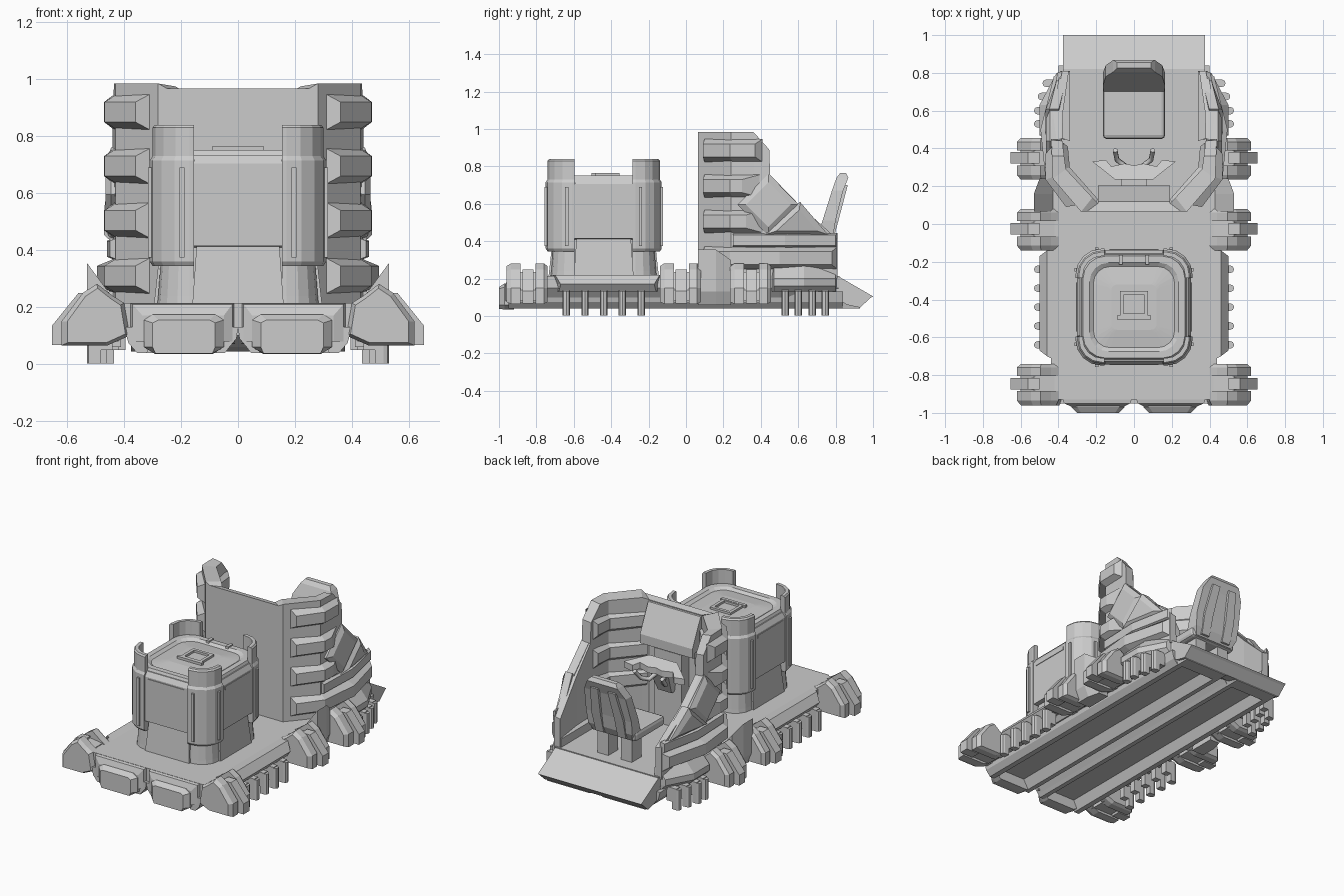
import bpy, bmesh, math
from mathutils import Vector

if "Cube" in bpy.data.objects:
    bpy.data.objects.remove(bpy.data.objects["Cube"])


def loft(name, rings, mirror=False):
    """Skin equal-length point rings, cap both ends, optionally mirror in x."""
    bm = bmesh.new()
    rows = [[bm.verts.new(Vector(p)) for p in r] for r in rings]
    n = len(rows[0])
    for a, b in zip(rows, rows[1:]):
        for i in range(n):
            j = (i + 1) % n
            bm.faces.new((a[i], a[j], b[j], b[i]))
    bm.faces.new(rows[0])
    bm.faces.new(rows[-1])
    bmesh.ops.recalc_face_normals(bm, faces=bm.faces)
    me = bpy.data.meshes.new(name)
    bm.to_mesh(me)
    bm.free()
    ob = bpy.data.objects.new(name, me)
    bpy.context.collection.objects.link(ob)
    if mirror:
        ob.modifiers.new("mirror", 'MIRROR').use_clip = False
    return ob


def rect(x0, x1, y0, y1, z):
    return [(x0, y0, z), (x1, y0, z), (x1, y1, z), (x0, y1, z)]


def box(name, x0, x1, y0, y1, z0, z1, mirror=False, bevel=0):
    ob = loft(name, [rect(x0, x1, y0, y1, z0), rect(x0, x1, y0, y1, z1)], mirror)
    if bevel:
        b = ob.modifiers.new("bevel", 'BEVEL')
        b.width, b.segments = bevel, 2
    return ob


def along_y(name, prof, y0, y1, mirror=False):
    return loft(name, [[(x, y, z) for x, z in prof] for y in (y0, y1)], mirror)


def along_x(name, prof, x0, x1, mirror=False):
    return loft(name, [[(x, y, z) for y, z in prof] for x in (x0, x1)], mirror)


# Deck, skids with hollow undersides, and tail ramp
def deck_plan(x, z):
    return [(-x, -.93, z), (x, -.93, z), (x, .5, z), (x - .065, .82, z),
            (.065 - x, .82, z), (-x, .5, z)]


loft("deck", [deck_plan(.40, .10), deck_plan(.44, .15), deck_plan(.44, .215)])
along_y("skid", [(0, .13), (.005, .09), (.03, .06), (.045, .04), (.075, .04), (.11, .10),
                 (.29, .10), (.32, .04), (.355, .04), (.385, .075), (.40, .13)], -.95, .84, True)
along_y("skid_tail", [(.005, .11), (.045, .04), (.355, .04), (.37, .11)], .84, .93, True)
along_x("tail_ramp", [(.78, .215), (.81, .215), (1, .105), (.985, .095), (.93, .045), (.86, .06),
                      (.78, .11)], -.375, .375)


# Front bumpers
def front_rect(x0, x1, z0, z1, y):
    return [(x0, y, z0), (x1, y, z0), (x1, y, z1), (x0, y, z1)]


loft("bumper_plate", [front_rect(.01, .38, .07, .215, -.92), front_rect(.02, .37, .08, .21, -.95),
                      front_rect(.05, .335, .08, .17, -.965)], True)
loft("bumper_block", [[(x, y, z) for x, z in ((.05, .06), (.09, .035), (.29, .035), (.33, .06),
                       (.33, .155), (.30, .175), (.08, .175), (.05, .155))] for y in (-.92, -.97)]
     + [[(x, -1, z) for x, z in ((.08, .06), (.09, .038), (.29, .038), (.30, .06),
         (.30, .145), (.28, .155), (.10, .155), (.08, .145))]], True)

# Side clamps: two cheeks, a recessed core and a protruding bar
CL = [(.40, .215), (.44, .24), (.495, .282), (.545, .25), (.62, .15), (.62, .065), (.46, .065), (.38, .10)]
for i, y in enumerate((-.845, -.025, .35)):
    inset = [(.48 + (x - .48) * .85, .15 + (z - .15) * .88) for x, z in CL]
    loft(f"clamp_{i}", [[(x, y - .115, z) for x, z in inset], [(x, y - .09, z) for x, z in CL],
                        [(x, y - .04, z) for x, z in CL]], True)
    loft(f"clamp_back_{i}", [[(x, y + .04, z) for x, z in CL], [(x, y + .085, z) for x, z in CL],
                             [(x, y + .105, z) for x, z in inset]], True)
    along_y(f"clamp_core_{i}", [(.42, .22), (.53, .235), (.60, .14), (.60, .08), (.42, .08)],
            y - .06, y + .06, True)
    along_y(f"clamp_bar_{i}", [(.50, .25), (.56, .25), (.653, .135), (.653, .067), (.56, .067)],
            y - .03, y + .03, True)

# Side skirts and their hanging teeth
loft("side_skirt", [[(.40, -.69, .13), (.47, -.68, .13), (.47, -.16, .13), (.40, -.15, .13)],
                    [(.40, -.70, .17), (.50, -.67, .17), (.50, -.17, .17), (.40, -.14, .17)],
                    [(.40, -.73, .215), (.46, -.70, .22), (.46, -.14, .22), (.40, -.13, .215)]], True)
loft("rear_skirt", [[(.34, .44, z), (o, .47, z), (o, .63, z), (o - .09, .80, z), (.34, .81, z)]
                    for z, o in ((.13, .47), (.16, .50), (.20, .50), (.27, .44))], True)
for i, (x, y) in enumerate([(.51, -.64 + .1 * k) for k in range(5)]
                           + [(.51, .53), (.51, .60), (.49, .675), (.465, .745)]):
    ring = [(x + .02 * math.cos(a), y + .02 * math.sin(a))
            for a in (-math.pi / 2 + math.pi * k / 4 for k in range(5))]
    ring = [(x - .03, y - .02)] + ring + [(x - .03, y + .02)]
    loft(f"tooth_{i}", [[(px, py, z) for px, py in ring] for z in (.002, .135)], True)
    box(f"tooth_root_{i}", x - .07, x, y - .02, y + .02, .05, .14, True)

# Cab shell: outer x,y / inner x,y / top height
ST = [(0, .065, 0, .11, .968), (.25, .065, .19, .11, .968), (.28, .065, .22, .14, .985),
      (.43, .24, .36, .29, .985), (.435, .36, .37, .36, .985), (.44, .445, .38, .44, .89),
      (.44, .45, .38, .45, .755), (.43, .60, .375, .60, .60), (.39, .81, .345, .81, .41)]
loft("cab_shell", [[(a, b, .2), (a, b, t), (c, d, t - .01), (c, d, .2)] for a, b, c, d, t in ST], True)


# Ribs wrapped round the cab sides
def rib(name, base, tip, z, hb=.062, ht=.035):
    loft(name, [[(*b, z - hb), (*t, z - ht), (*t, z + ht), (*b, z + hb)]
                for b, t in zip(base, tip)], True)


for i, (z, ye) in enumerate(((.885, .41), (.695, .40), (.505, .42))):
    rib(f"cab_rib_{i}", [(.31, .10), (.425, .25), (.435, ye)],
        [(.36, .09), (.468, .235), (.47, ye - .04 - .06 * (i > 0))], z)
rib("cab_long_rib", [(.31, .10), (.425, .25), (.43, .5), (.385, .81)],
    [(.36, .09), (.468, .235), (.495, .5), (.425, .78)], .31)
rib("cab_belt", [(.42, .25), (.43, .55), (.38, .81)], [(.45, .25), (.46, .53), (.405, .80)], .405, .04, .028)
# Diamond and triangle plates
loft("diamond_plate", [[(x, .44 + s * r, .595 + c * r) for s, c in ((0, 1), (1, 0), (0, -1), (-1, 0))]
                       for x, r in ((.39, .165), (.445, .165), (.465, .12))], True)
TRI = ((.42, .435), (.61, .61), (.76, .435))
loft("triangle_plate", [[(x - max(0, y - .6) * .25, .6 + (y - .6) * k, .49 + (z - .49) * k)
                         for y, z in TRI] for x, k in ((.40, 1), (.45, 1), (.47, .65))], True)
# Pointed hip fins
loft("hip_fin", [[(.41, y, .06), (.50, y, .06), (.53, y, .13), (.53, y, .355), (.43, y, .22)]
                 for y in (.065, .16)]
     + [[(.41, .24, .06), (.48, .24, .06), (.50, .24, .13), (.50, .24, .30), (.43, .24, .22)]], True)
# Interior hood, side panels and dashboard
along_x("hood", [(.07, .96), (.12, .95), (.205, .77), (.205, .71), (.11, .67)], -.19, .19)
for i, z in enumerate((.45, .64, .83)):
    rib(f"inner_panel_{i}", [(.21, .11), (.37, .29), (.375, .43)], [(.19, .13), (.34, .30), (.35, .41)], z)
box("dash_column", -.10, .10, .10, .19, .2, .70)
loft("dash_arm", [rect(-.05, .05, .17, .22, .45), rect(-.07, .07, .19, .29, .61)])
DASH = [(0, .235), (.10, .235), (.22, .33), (.15, .34), (.12, .305), (.05, .32), (0, .31)]
DASH += [(-x, y) for x, y in DASH[-2:0:-1]]
loft("dashboard", [[(x, y, z - (y - .28) * .4) for x, y in DASH] for z in (.61, .65)])
cu = bpy.data.curves.new("control_handle", 'CURVE')
cu.dimensions, cu.bevel_depth, cu.bevel_resolution = '3D', .014, 1
cu.use_fill_caps = True
for s in (-1, 1):
    sp = cu.splines.new('POLY')
    pts = [(.02, .25, .59), (.05, .31, .55), (.09, .34, .56), (.10, .39, .62)]
    sp.points.add(len(pts) - 1)
    for p, (x, y, z) in zip(sp.points, pts):
        p.co = (s * x, y, z, 1)
bpy.context.collection.objects.link(bpy.data.objects.new("control_handle", cu))

# Seat
box("seat_cushion", -.165, .165, .45, .76, .36, .425, bevel=.02)
loft("seat_back", [rect(-w, w, a, b, z) for z, w, a, b in (
    (.37, .14, .70, .76), (.42, .16, .70, .785), (.51, .165, .73, .80), (.67, .15, .78, .84),
    (.74, .11, .805, .868), (.765, .09, .825, .855))])
loft("seat_spine", [rect(x0, x1, y, y + .025, z) for z, x0, x1, y in
                    ((.38, .05, .11, .755), (.51, .05, .115, .79), (.70, .035, .09, .84))], True)
box("seat_leg", .045, .125, .64, .74, .2, .37, True)

# Storage tank
CY = -.44


def round_square(h, z, r=.13, seg=4):
    c = h - r
    return [(sx * c + r * math.cos(a), CY + sy * c + r * math.sin(a), z)
            for q, (sx, sy) in enumerate(((1, 1), (-1, 1), (-1, -1), (1, -1)))
            for a in (math.pi / 2 * (q + k / seg) for k in range(seg + 1))]


loft("tank_body", [round_square(h, z) for h, z in ((.25, .2), (.25, .41), (.29, .415), (.29, .72), (.285, .735))])
loft("tank_lid", [round_square(h, z, r) for h, z, r in ((.28, .73, .12), (.27, .752, .12), (.235, .752, .1),
                  (.215, .738, .09), (.135, .748, .03), (.12, .75, .03))])
for q in range(4):
    ca, sa = math.cos(q * math.pi / 2), math.sin(q * math.pi / 2)

    def turned(name, rings):
        loft(f"{name}_{q}", [[(x * ca - y * sa, CY + x * sa + y * ca, z) for x, y, z in r] for r in rings])

    def corner(name, ri, ro, zs, grow):
        def arc(r):
            return [(.155, .17 + r)] + [(.17 + r * math.cos(t), .17 + r * math.sin(t))
                    for t in (math.pi / 2 * (1 - k / 4) for k in range(5))] + [(.17 + r, .155)]
        turned(name, [[(x, y, z) for x, y in arc(ro + g) + arc(ri)[::-1]] for z, g in zip(zs, grow)])

    corner("tank_pillar", .06, .14, (.345, .36, .715, .73), (-.01, 0, 0, -.01))
    corner("tank_guard", .10, .13, (.72, .83, .84), (0, 0, -.008))
    corner("tank_foot", .05, .11, (.21, .24, .35), (.003, 0, -.008))
    turned("tank_panel", [rect(-.155, .155, -.303, -.25, .415), rect(-.155, .155, -.303, -.25, .705),
                          rect(-.15, .15, -.285, -.25, .735)])
    turned("tank_label_strip", [rect(-.13, .13, -.307, -.29, z) for z in (.675, .695)])
    turned("tank_skirt", [rect(-.16, .16, -.295, -.2, .21), rect(-.145, .145, -.272, -.2, .42)])
    for s in (-.197, .197):
        turned("tank_rail", [rect(s - .009, s + .009, -.316, -.29, z) for z in (.375, .69)])

# Hatch details on the lid
for s in (-1, 1):
    box("hatch_side", s * .065 - .01, s * .065 + .01, CY - .05, CY + .08, .74, .764)
    box("hatch_end", -.075, .075, CY + .015 + s * .06 - .01, CY + .015 + s * .06 + .01, .74, .764)
    box("lid_hinge", s * .07 - .01, s * .07 + .01, -.215, -.165, .73, .76)
box("hatch_handle", -.09, .09, CY - .065, CY - .045, .74, .766)
